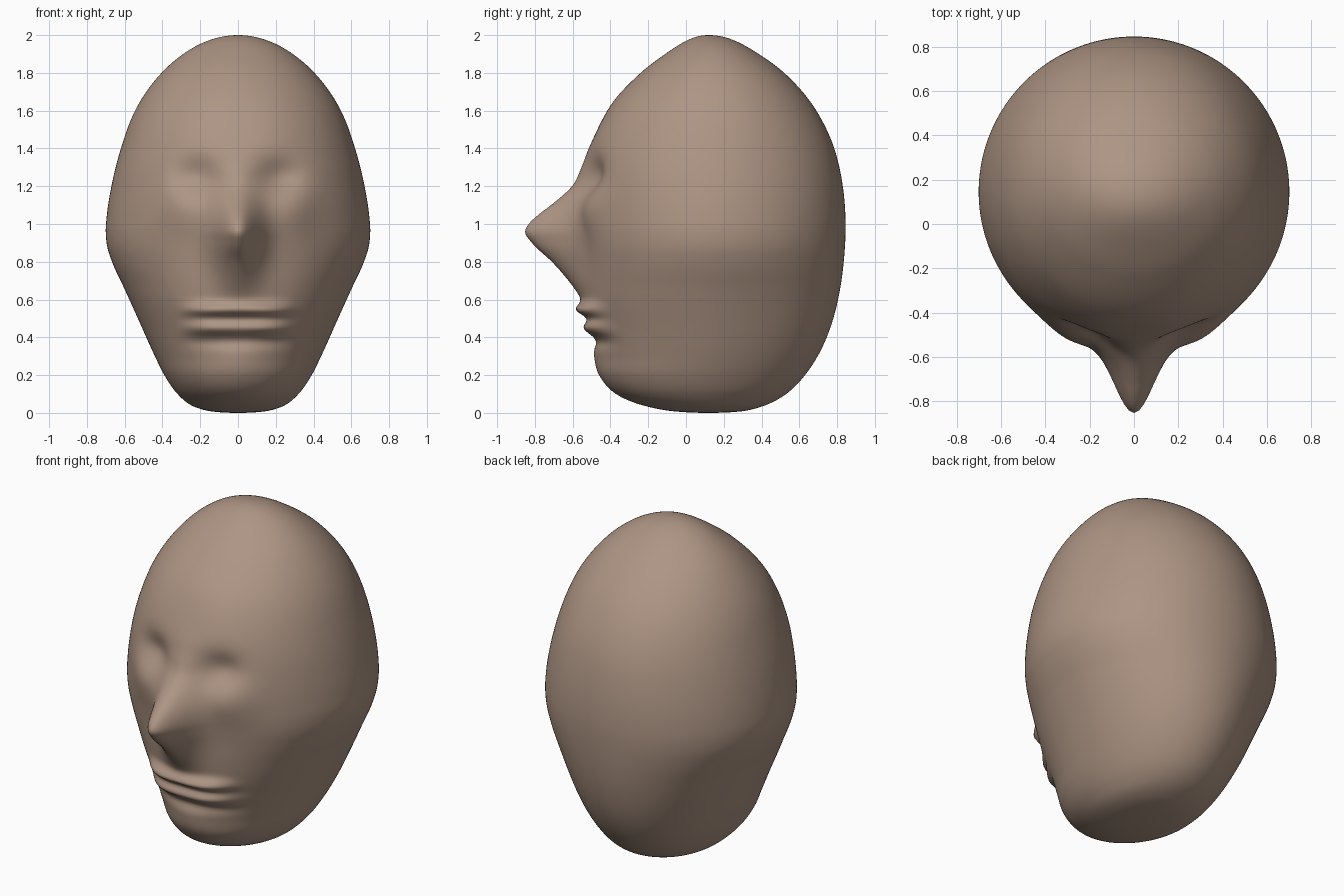
import bpy, bmesh
from math import pi, sin, cos, acos, exp

if "Cube" in bpy.data.objects:
    bpy.data.objects.remove(bpy.data.objects["Cube"])

# Profiles read against height: (z, value)
WIDTH = [(0, 0), (.008, .14), (.03, .225), (.1, .32), (.2, .39), (.3, .44), (.5, .53), (.65, .598),
         (.8, .667), (.87, .69), (.95, .70), (1.05, .694), (1.2, .67), (1.4, .62), (1.6, .545),
         (1.8, .405), (1.9, .29), (2, 0)]
FRONT = [(0, .12), (.008, -.06), (.03, -.19), (.1, -.37), (.2, -.455), (.3, -.475), (.4, -.497), (.6, -.54),
         (.8, -.55), (1, -.555), (1.2, -.55), (1.3, -.54), (1.4, -.515), (1.5, -.475), (1.6, -.42),
         (1.8, -.24), (1.9, -.11), (2, .12)]
BACK = [(0, .12), (.008, .29), (.03, .39), (.1, .53), (.2, .63), (.4, .745), (.6, .805), (.8, .835),
        (1, .845), (1.2, .83), (1.4, .785), (1.6, .69), (1.8, .52), (1.9, .385), (2, .12)]
NOSE = [(0, 0), (.3, 0), (.57, 0), (.65, .04), (.7, .075), (.8, .16), (.9, .262), (.96, .297), (1, .277),
        (1.05, .225), (1.1, .16), (1.2, .055), (1.3, .015), (1.4, 0), (1.7, 0), (2, 0)]


def angle(z):
    return acos(max(-1, min(1, 1 - z)))


def smooth_curve(table):
    """Cubic Hermite curve over the polar angle, so the poles stay round."""
    ts = [angle(z) for z, _ in table]
    vs = [v for _, v in table]
    n = len(ts)
    d = [(vs[i + 1] - vs[i]) / (ts[i + 1] - ts[i]) for i in range(n - 1)]
    m = [d[0]] + [(d[i - 1] * (ts[i + 1] - ts[i]) + d[i] * (ts[i] - ts[i - 1])) / (ts[i + 1] - ts[i - 1])
                  for i in range(1, n - 1)] + [d[-1]]

    def f(t):
        i = max(k for k in range(n - 1) if ts[k] <= t or k == 0)
        h = ts[i + 1] - ts[i]
        s = (t - ts[i]) / h
        return ((2*s**3 - 3*s*s + 1) * vs[i] + (s**3 - 2*s*s + s) * h * m[i]
                + (3*s*s - 2*s**3) * vs[i + 1] + (s**3 - s*s) * h * m[i + 1])
    return f


def bell(v, centre, size):
    return exp(-.5 * ((v - centre) / size) ** 2)


width, front, back, nose = map(smooth_curve, (WIDTH, FRONT, BACK, NOSE))


def features(x, z, t):
    """Forward push of the face at (x, z)."""
    x = abs(x)
    push = nose(t) * bell(x, 0, .085)
    # eye sockets and the full cheek / eyelid below them
    push -= .06 * bell(x, .22, .085) * bell(z, 1.25, .07)
    push += .035 * bell(x, .29, .09) * bell(z, 1.08, .1)
    # lips, the crease under them and the chin
    mouth = exp(-(x / .27) ** 6)
    push += mouth * (.06 * bell(z, .545, .026) + .05 * bell(z, .45, .028) - .012 * bell(z, .375, .025))
    push += .012 * bell(x, 0, .11) * bell(z, .28, .06)
    return push


# Head: stacked oval rings with the face pushed forward
RINGS, SIDES = 240, 192
bm = bmesh.new()
rings = []
for r in range(1, RINGS):
    t = pi * r / RINGS
    z = 1 - cos(t)
    w, f, b = width(t), front(t), back(t)
    ring = []
    for s in range(SIDES):
        a = 2 * pi * s / SIDES
        x = w * cos(a)
        y = (f + b) / 2 + (b - f) / 2 * sin(a)
        if sin(a) < 0:
            y -= features(x, z, t) * min(1, -sin(a) * 2)
        ring.append(bm.verts.new((x, y, z)))
    rings.append(ring)
bottom = bm.verts.new((0, .12, 0))
top = bm.verts.new((0, .12, 2))
for s in range(SIDES):
    n = (s + 1) % SIDES
    for lo, hi in zip(rings, rings[1:]):
        bm.faces.new((lo[s], lo[n], hi[n], hi[s]))
    bm.faces.new((bottom, rings[0][n], rings[0][s]))
    bm.faces.new((top, rings[-1][s], rings[-1][n]))
for face in bm.faces:
    face.smooth = True
mesh = bpy.data.meshes.new("head")
bm.to_mesh(mesh)
bm.free()
head = bpy.data.objects.new("head", mesh)
bpy.context.collection.objects.link(head)

skin = bpy.data.materials.new("skin")
skin.diffuse_color = (.42, .30, .23, 1)
skin.use_nodes = True
skin.node_tree.nodes["Principled BSDF"].inputs["Base Color"].default_value = skin.diffuse_color
mesh.materials.append(skin)
